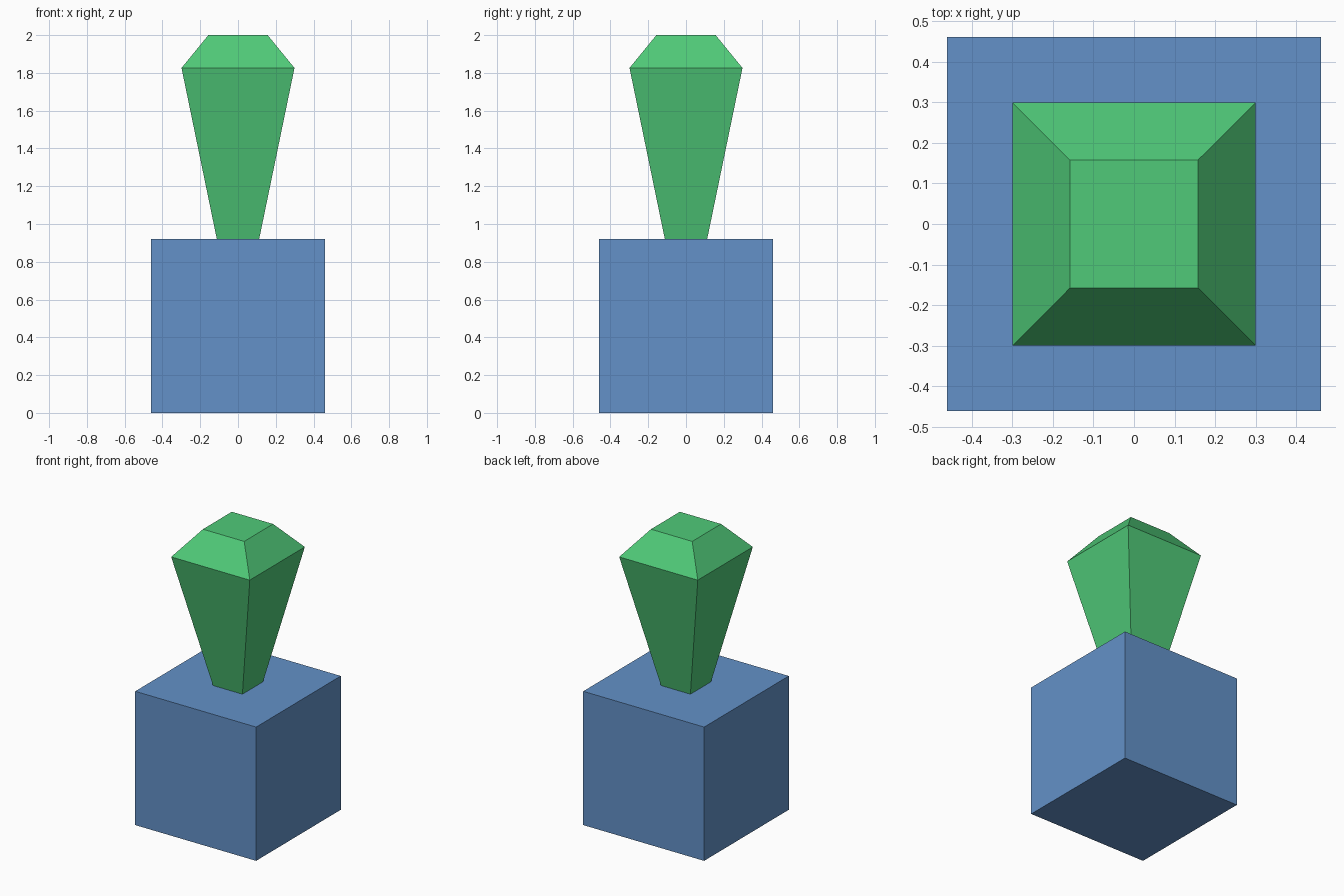
import bpy
import bmesh

default_cube = bpy.data.objects.get("Cube")
if default_cube:
    bpy.data.objects.remove(default_cube, do_unlink=True)


def make_material(name, color):
    mat = bpy.data.materials.new(name)
    mat.use_nodes = True
    mat.diffuse_color = color
    mat.node_tree.nodes["Principled BSDF"].inputs["Base Color"].default_value = color
    return mat


def square_loft(name, sections, mat):
    """Stack square sections given as (half width, height) and cap both ends."""
    bm = bmesh.new()
    rings = [
        [bm.verts.new((sx * half, sy * half, z))
         for sx, sy in ((-1, -1), (1, -1), (1, 1), (-1, 1))]
        for half, z in sections
    ]
    bm.faces.new(rings[0][::-1])
    bm.faces.new(rings[-1])
    for low, high in zip(rings, rings[1:]):
        for i in range(4):
            j = (i + 1) % 4
            bm.faces.new((low[i], low[j], high[j], high[i]))
    bmesh.ops.recalc_face_normals(bm, faces=bm.faces)
    mesh = bpy.data.meshes.new(name)
    bm.to_mesh(mesh)
    bm.free()
    mesh.materials.append(mat)
    obj = bpy.data.objects.new(name, mesh)
    bpy.context.collection.objects.link(obj)
    return obj


blue = make_material("soft blue", (0.125, 0.285, 0.578, 1))
green = make_material("emerald green", (0.08, 0.59, 0.19, 1))

# Cube pedestal
square_loft("pedestal", [(0.46, 0), (0.46, 0.92)], blue)

# Tapered gem with a bevelled crown
square_loft("gem", [(0.112, 0.92), (0.299, 1.826), (0.157, 2)], green)
